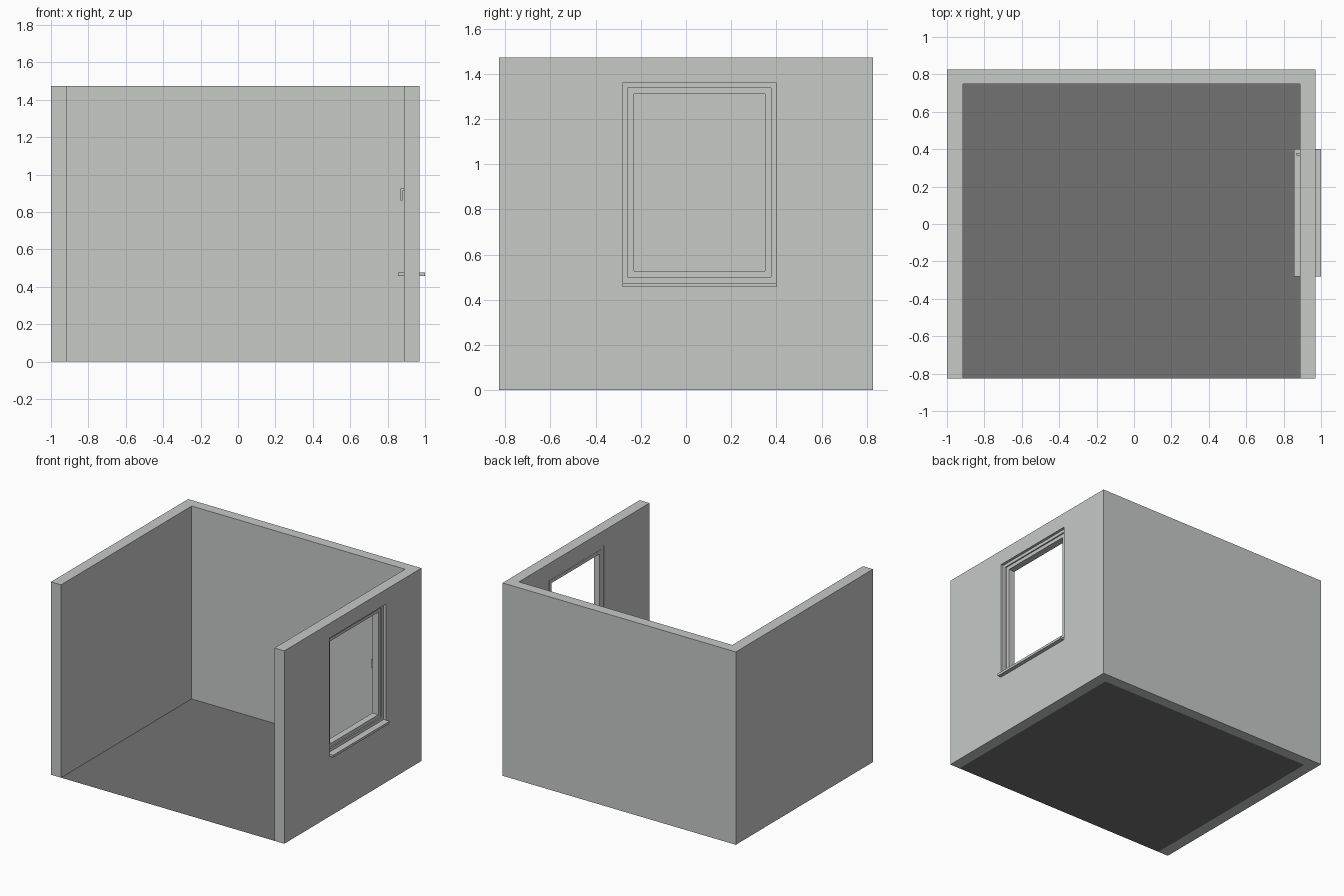
import bpy, bmesh

cube = bpy.data.objects.get("Cube")
if cube:
    bpy.data.objects.remove(cube, do_unlink=True)


def material(name, rgb):
    mat = bpy.data.materials.new(name)
    mat.use_nodes = True
    mat.diffuse_color = (*rgb, 1)
    mat.node_tree.nodes["Principled BSDF"].inputs["Base Color"].default_value = (*rgb, 1)
    return mat


light_grey = material("light grey", (0.57, 0.585, 0.575))
dark_grey = material("dark grey", (0.17, 0.17, 0.17))


def finish(name, bm, mat):
    bmesh.ops.recalc_face_normals(bm, faces=bm.faces)
    mesh = bpy.data.meshes.new(name)
    bm.to_mesh(mesh)
    bm.free()
    mesh.materials.append(mat)
    obj = bpy.data.objects.new(name, mesh)
    bpy.context.collection.objects.link(obj)
    return obj


def prism(name, outline, z0, z1, mat):
    """Extrude a plan outline upwards; a flat sheet when z0 equals z1."""
    bm = bmesh.new()
    face = bm.faces.new([bm.verts.new((x, y, z0)) for x, y in outline])
    if z1 > z0:
        new = bmesh.ops.extrude_face_region(bm, geom=[face])["geom"]
        verts = [v for v in new if isinstance(v, bmesh.types.BMVert)]
        bmesh.ops.translate(bm, verts=verts, vec=(0, 0, z1 - z0))
    return finish(name, bm, mat)


def box(name, x, y, z, mat):
    plan = [(x[0], y[0]), (x[1], y[0]), (x[1], y[1]), (x[0], y[1])]
    return prism(name, plan, z[0], z[1], mat)


def window_ring(name, x, outer, inner, mat):
    """Rectangular frame in the wall plane; rectangles are (y0, y1, z0, z1)."""
    bm = bmesh.new()

    def loop(px, r):
        corners = [(r[0], r[2]), (r[1], r[2]), (r[1], r[3]), (r[0], r[3])]
        return [bm.verts.new((px, y, z)) for y, z in corners]

    loops = [loop(x[0], outer), loop(x[1], outer), loop(x[1], inner), loop(x[0], inner)]
    for k in range(4):
        a, b = loops[k], loops[(k + 1) % 4]
        for i in range(4):
            j = (i + 1) % 4
            bm.faces.new((a[i], a[j], b[j], b[i]))
    return finish(name, bm, mat)


# Room shell, open at the front and top
LEFT, RIGHT, FRONT, BACK, TOP = -1.0, 0.97, -0.827, 0.827, 1.472
IN_L, IN_R, IN_B = -0.915, 0.887, 0.748
walls = prism("walls", [(LEFT, FRONT), (IN_L, FRONT), (IN_L, IN_B), (IN_R, IN_B),
                        (IN_R, FRONT), (RIGHT, FRONT), (RIGHT, BACK), (LEFT, BACK)],
              0, TOP, light_grey)
box("floor", (IN_L, IN_R), (FRONT, IN_B), (0, 0), dark_grey)

# Window opening
HOLE = (-0.28, 0.40, 0.475, 1.36)
SILL_Z = (0.457, 0.475)
cutter = box("window_cutter", (0.8, 1.05), HOLE[:2], (SILL_Z[0], HOLE[3]), light_grey)
cutter.hide_render = True
cutter.hide_viewport = True
cut = walls.modifiers.new("window opening", "BOOLEAN")
cut.operation = "DIFFERENCE"
cut.solver = "EXACT"
cut.object = cutter

# Sill running through the wall, fixed frame and sash
box("window_sill", (0.855, 1.0), HOLE[:2], SILL_Z, light_grey)
FRAME = (-0.258, 0.376, 0.50, 1.337)
PANE = (-0.23, 0.35, 0.527, 1.31)
window_ring("window_frame", (0.892, 0.95), HOLE, FRAME, light_grey)
window_ring("window_sash", (0.89, 0.94), FRAME, PANE, light_grey)

# Handle on the inside of the sash: neck and hanging lever
HANDLE_Y = (0.367, 0.379)
box("handle_neck", (0.872, 0.892), HANDLE_Y, (0.913, 0.925), light_grey)
box("handle_lever", (0.870, 0.880), HANDLE_Y, (0.860, 0.925), light_grey)
